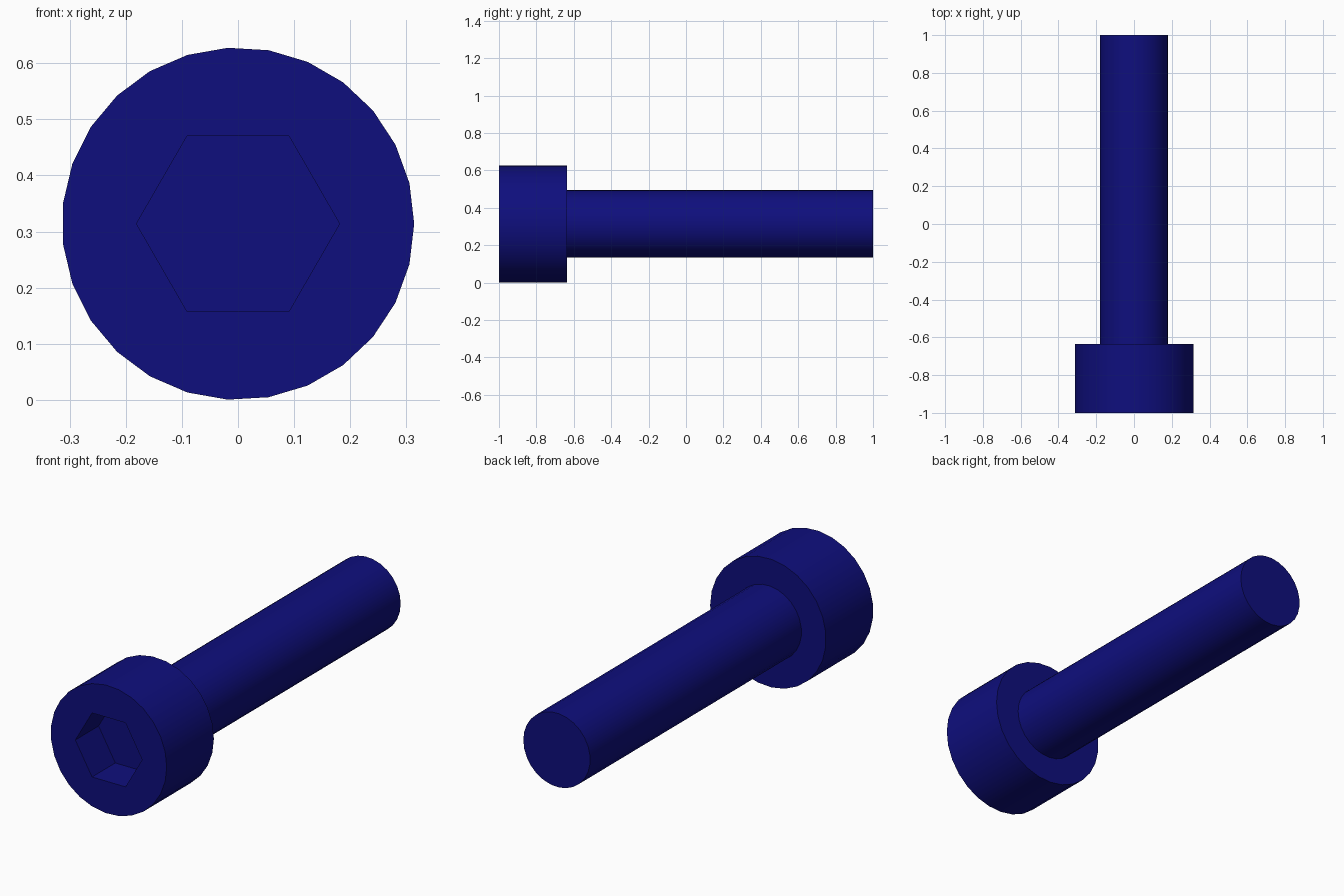
import bpy, bmesh
from math import cos, sin, tau, radians

cube = bpy.data.objects.get("Cube")
if cube:
    bpy.data.objects.remove(cube, do_unlink=True)

HEAD_R, SHAFT_R, SOCKET_R = 0.314, 0.181, 0.181
FRONT, SHOULDER, TIP = -1.0, -0.635, 1.0
SOCKET_DEPTH = 0.18
SIDES = 27
AXIS_Z = HEAD_R

blue = bpy.data.materials.new("navy blue")
blue.use_nodes = True
colour = (0.0045, 0.0045, 0.205, 1)
blue.diffuse_color = colour
blue.node_tree.nodes["Principled BSDF"].inputs["Base Color"].default_value = colour


def ring(bm, radius, y, sides):
    """Closed loop of vertices around the screw axis."""
    return [bm.verts.new((radius * cos(tau * i / sides), y,
                          AXIS_Z + radius * sin(tau * i / sides)))
            for i in range(sides)]


def loop_edges(bm, loop):
    pairs = zip(loop, loop[1:] + loop[:1])
    return [bm.edges.get(p) or bm.edges.new(p) for p in pairs]


def wall(bm, a, b):
    for i in range(len(a)):
        j = (i + 1) % len(a)
        bm.faces.new((a[i], a[j], b[j], b[i]))


def finish(bm, name):
    bmesh.ops.recalc_face_normals(bm, faces=bm.faces)
    mesh = bpy.data.meshes.new(name)
    bm.to_mesh(mesh)
    bm.free()
    mesh.materials.append(blue)
    obj = bpy.data.objects.new(name, mesh)
    bpy.context.collection.objects.link(obj)
    bpy.ops.object.select_all(action="DESELECT")
    obj.select_set(True)
    bpy.context.view_layer.objects.active = obj
    bpy.ops.object.shade_smooth_by_angle(angle=radians(30))


# Head with a hexagonal socket sunk into its front
bm = bmesh.new()
rim = ring(bm, HEAD_R, FRONT, SIDES)
back = ring(bm, HEAD_R, SHOULDER, SIDES)
mouth = ring(bm, SOCKET_R, FRONT, 6)
floor = ring(bm, SOCKET_R, FRONT + SOCKET_DEPTH, 6)
wall(bm, rim, back)
wall(bm, mouth, floor)
bm.faces.new(back)
bm.faces.new(floor)
bmesh.ops.triangle_fill(bm, use_beauty=True, normal=(0, -1, 0),
                        edges=loop_edges(bm, rim) + loop_edges(bm, mouth))
finish(bm, "head")

# Plain shaft, seated slightly inside the head
bm = bmesh.new()
start = ring(bm, SHAFT_R, SHOULDER - 0.02, SIDES)
end = ring(bm, SHAFT_R, TIP, SIDES)
wall(bm, start, end)
bm.faces.new(start)
bm.faces.new(end)
finish(bm, "shaft")
